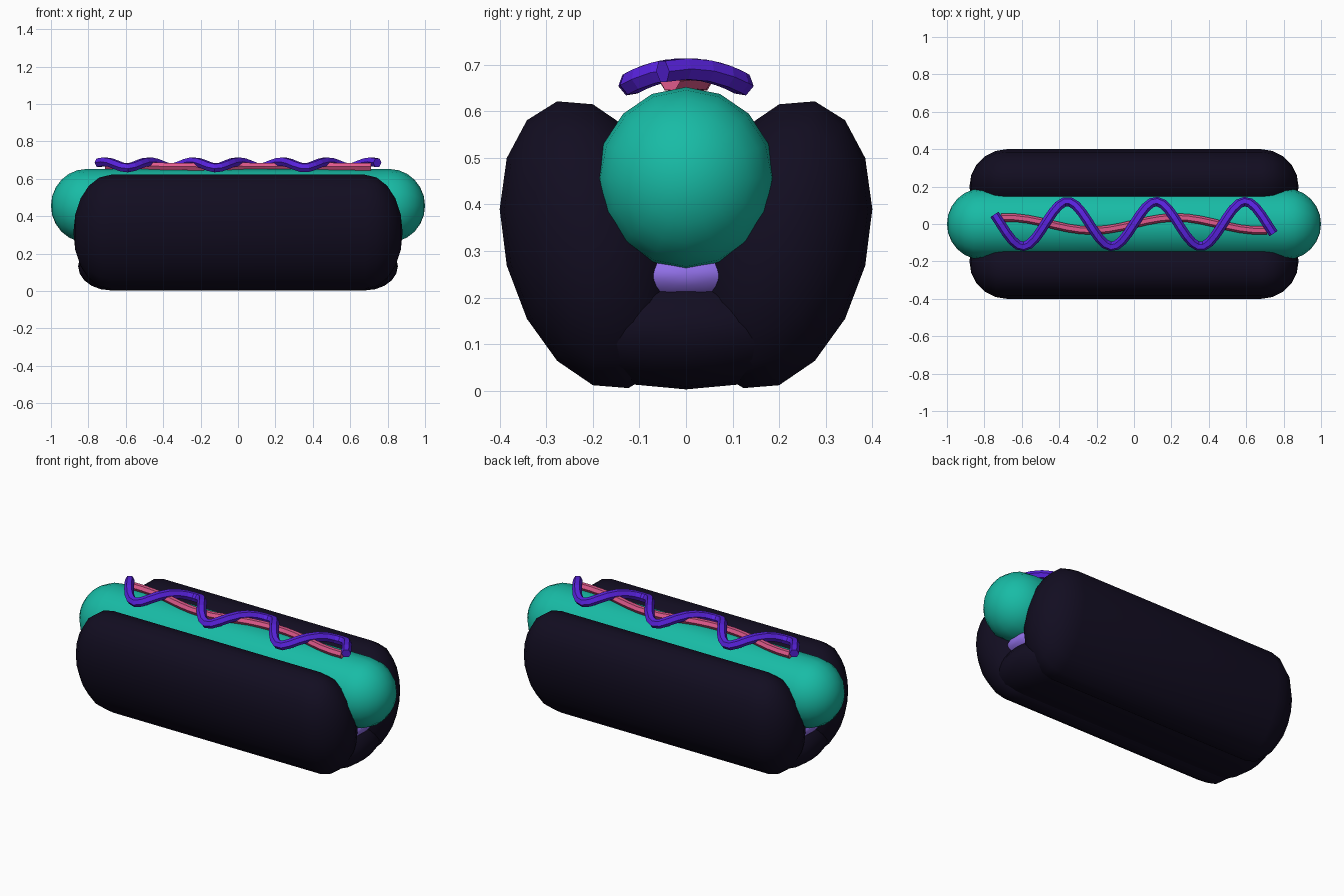
import bpy, bmesh
from math import sin, cos, pi, sqrt

if "Cube" in bpy.data.objects:
    bpy.data.objects.remove(bpy.data.objects["Cube"])


def material(name, rgb):
    m = bpy.data.materials.new(name)
    m.diffuse_color = (*rgb, 1)
    m.use_nodes = True
    m.node_tree.nodes["Principled BSDF"].inputs["Base Color"].default_value = m.diffuse_color
    return m


CRUST = material("crust", (0.006, 0.004, 0.015))
CRUMB = material("crumb", (0.28, 0.16, 0.80))
TEAL = material("sausage_skin", (0.009, 0.50, 0.38))
PURPLE = material("purple_sauce", (0.10, 0.016, 0.74))
PINK = material("pink_sauce", (0.74, 0.10, 0.26))


def capsule(name, mat, y, z, straight, cap, ry, rz, shear=0, steps=5, sides=16):
    """Long round-ended body along x; shear leans its section."""
    angles = [pi / 2 * i / steps for i in range(steps)]
    stations = [(straight + cap * sin(a), cos(a)) for a in angles]
    stations = [(-x, s) for x, s in reversed(stations)] + stations

    def point(bm, x, s, t):
        dy = s * ry * cos(t)
        return bm.verts.new((x, y + dy, z + s * rz * sin(t) + shear * dy))

    bm = bmesh.new()
    rings = [[point(bm, x, s, 2 * pi * k / sides) for k in range(sides)]
             for x, s in stations]
    for a, b in zip(rings, rings[1:]):
        for k in range(sides):
            n = (k + 1) % sides
            bm.faces.new((a[k], a[n], b[n], b[k]))
    for ring, x in ((rings[0], -straight - cap), (rings[-1], straight + cap)):
        tip = bm.verts.new((x, y, z))
        for k in range(sides):
            bm.faces.new((ring[k], ring[(k + 1) % sides], tip))
    bmesh.ops.recalc_face_normals(bm, faces=bm.faces)
    for f in bm.faces:
        f.smooth = True
    me = bpy.data.meshes.new(name)
    bm.to_mesh(me)
    bm.free()
    me.materials.append(mat)
    ob = bpy.data.objects.new(name, me)
    bpy.context.collection.objects.link(ob)


def sauce(name, mat, half, amp, period, arc, radius, count):
    """Wavy six-sided tube draped over the sausage."""
    cu = bpy.data.curves.new(name, "CURVE")
    cu.dimensions = "3D"
    cu.bevel_depth = radius
    cu.bevel_resolution = 1
    cu.use_fill_caps = True
    sp = cu.splines.new("POLY")
    sp.points.add(count - 1)
    sp.use_smooth = False
    for i, p in enumerate(sp.points):
        x = half * (2 * i / (count - 1) - 1)
        y = amp * sin(2 * pi * x / period)
        p.co = (x, y, 0.455 + sqrt(arc ** 2 - y ** 2), 1)
    cu.materials.append(mat)
    ob = bpy.data.objects.new(name, cu)
    bpy.context.collection.objects.link(ob)


# Leaning bun halves
for side, label in ((-1, "front"), (1, "back")):
    capsule(f"bun_half_{label}", CRUST, 0.2 * side, 0.3135, 0.68, 0.2,
            0.2, 0.3015, shear=0.3825 * side)

# Bun hinge at the bottom and soft inside above it
capsule("bun_base", CRUST, 0, 0.133, 0.68, 0.175, 0.28, 0.13)
capsule("bun_inside", CRUMB, 0, 0.25, 0.66, 0.18, 0.2, 0.08)

# Sausage
capsule("sausage", TEAL, 0, 0.456, 0.81, 0.19, 0.191, 0.196, steps=6)

# Sauces
sauce("zigzag_sauce", PURPLE, 0.745, 0.12, 0.475, 0.236, 0.026, 49)
sauce("straight_sauce", PINK, 0.71, 0.035, 0.9, 0.212, 0.022, 21)
